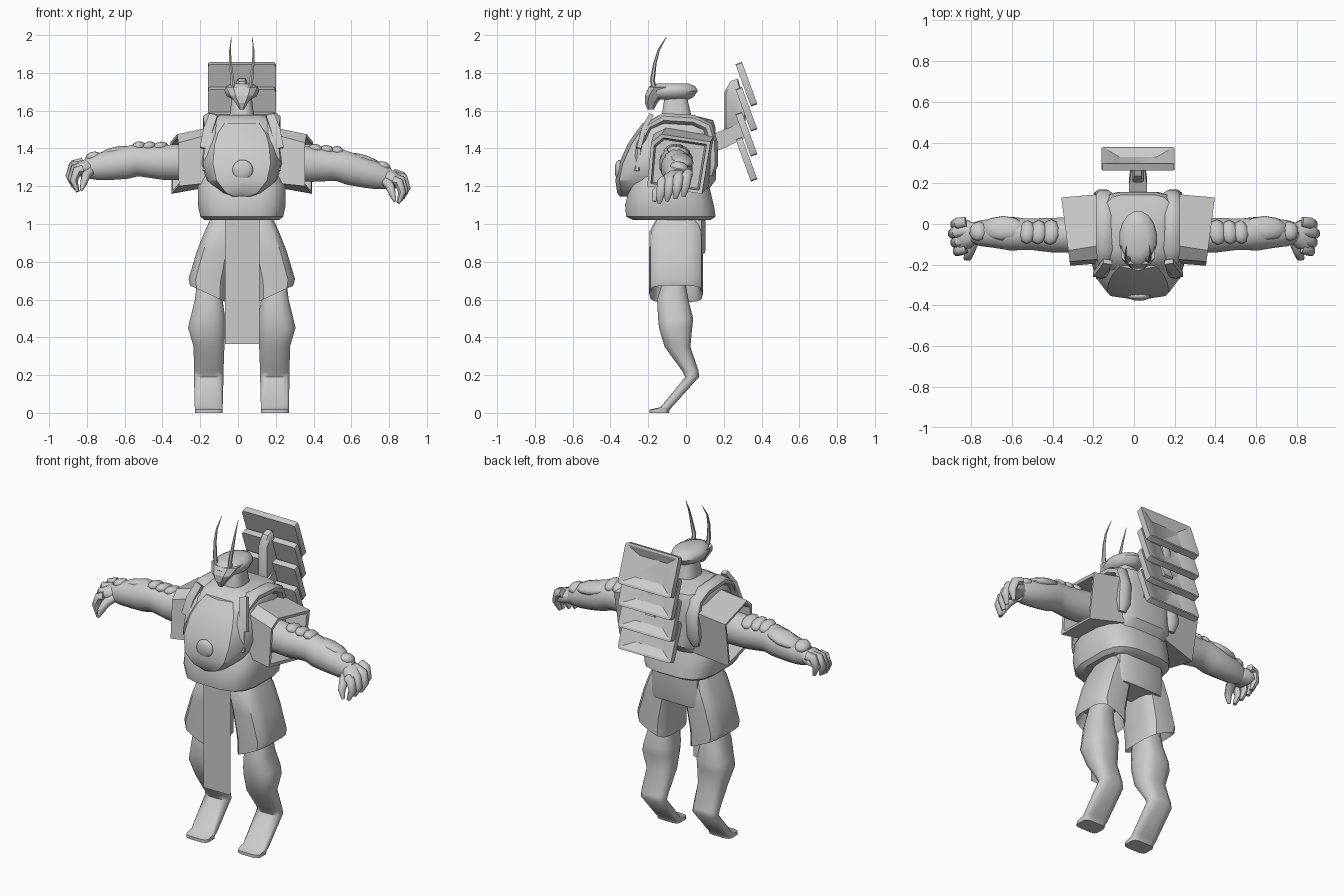
import bpy, bmesh, math
from mathutils import Vector, Matrix

if "Cube" in bpy.data.objects:
    bpy.data.objects.remove(bpy.data.objects["Cube"])

CX = 0.02  # body centre line
grey = bpy.data.materials.new("plain_grey")
grey.diffuse_color = (0.6, 0.6, 0.6, 1)
grey.use_nodes = True
grey.node_tree.nodes["Principled BSDF"].inputs["Base Color"].default_value = grey.diffuse_color


def finish(name, bm, angle=35, recalc=True):
    if recalc:
        bmesh.ops.recalc_face_normals(bm, faces=bm.faces[:])
    me = bpy.data.meshes.new(name)
    bm.to_mesh(me)
    bm.free()
    ob = bpy.data.objects.new(name, me)
    me.materials.append(grey)
    bpy.context.collection.objects.link(ob)
    if angle:
        bpy.context.view_layer.objects.active = ob
        ob.select_set(True)
        bpy.ops.object.shade_smooth_by_angle(angle=math.radians(angle))
        ob.select_set(False)
    return ob


def loft(name, rings, caps=(True, True), angle=35):
    bm = bmesh.new()
    vs = [[bm.verts.new(p) for p in r] for r in rings]
    n = len(vs[0])
    for a, b in zip(vs, vs[1:]):
        for i in range(n):
            j = (i + 1) % n
            bm.faces.new((a[i], a[j], b[j], b[i]))
    if caps[0]:
        bm.faces.new(vs[0][::-1])
    if caps[1]:
        bm.faces.new(vs[-1])
    return finish(name, bm, angle)


def spow(v, p):
    return math.copysign(abs(v) ** p, v)


def slab_ring(z, x0, x1, y0, y1, n=16, p=0.7, tilt=0.0):
    """Rounded horizontal outline between the given limits."""
    out = []
    for i in range(n):
        a = 2 * math.pi * (i + 0.5) / n
        c, s = spow(math.cos(a), p), spow(math.sin(a), p)
        out.append((x0 + (x1 - x0) * (1 + c) / 2, y0 + (y1 - y0) * (1 + s) / 2, z + tilt * c))
    return out


def body(name, rows, n=16, p=0.7, angle=35):
    """Rows of z, half width, front y, back y on the centre line."""
    return loft(name, [slab_ring(z, CX - w, CX + w, a, b, n, p) for z, w, a, b in rows], angle=angle)


def sweep(name, pts, radii, n=8, ref=(1, 0, 0), angle=50):
    pts = [Vector(p) for p in pts]
    rings = []
    for i, p in enumerate(pts):
        t = (pts[min(i + 1, len(pts) - 1)] - pts[max(i - 1, 0)]).normalized()
        u = Vector(ref)
        u = (u - t * u.dot(t)).normalized()
        v = t.cross(u)
        a, b = radii[i]
        k = math.sqrt(2) if n == 4 else 1
        rings.append([p + k * (u * a * math.cos(2 * math.pi * (j + 0.5) / n)
                               + v * b * math.sin(2 * math.pi * (j + 0.5) / n)) for j in range(n)])
    return loft(name, rings, angle=angle)


def ball(name, centre, size, rot=None, u=12, v=8):
    bm = bmesh.new()
    m = Matrix.Translation(centre) @ (rot or Matrix()) @ Matrix.Diagonal((*size, 1))
    bmesh.ops.create_uvsphere(bm, u_segments=u, v_segments=v, radius=1, matrix=m)
    return finish(name, bm, 60)


# Torso
body("belly", [(1.02, .2, -.28, .13), (1.04, .222, -.32, .16), (1.1, .235, -.325, .15),
               (1.2, .235, -.30, .125), (1.27, .2, -.26, .1)], p=.6)
body("chest", [(1.18, .18, -.27, .12), (1.235, .195, -.29, .16), (1.42, .2, -.27, .16),
               (1.51, .185, -.23, .158), (1.55, .165, -.19, .145), (1.578, .12, -.14, .03)], p=.45)
body("pelvis", [(.845, .15, -.06, .1), (.86, .155, -.08, .105), (1.06, .155, -.12, .105)], n=8, p=.25)

# Shield-shaped breastplate with round boss
plate_rows = [(1.145, .06, -.35), (1.165, .115, -.364), (1.23, .185, -.374), (1.32, .212, -.355),
              (1.42, .2, -.31), (1.48, .175, -.27), (1.535, .125, -.228)]
loft("breastplate", [[(CX + f * w, min(y + d, -.16), z) for f, d in
                      ((-1, .17), (-.97, .09), (-.72, .02), (0, 0), (.72, .02), (.97, .09), (1, .17))]
                     for z, w, y in plate_rows])
ball("chest_boss", (CX + .005, -.355, 1.285), (.055, .022, .055), u=20, v=12)

# Head
body("neck", [(1.5, .078, -.145, .045), (1.57, .066, -.13, .03), (1.7, .05, -.11, 0)])
body("helmet", [(1.66, .05, -.17, .02), (1.675, .08, -.195, .045), (1.705, .094, -.21, .065),
                (1.73, .085, -.195, .05), (1.745, .05, -.15, .01)], p=1, angle=50)
body("face_guard", [(1.605, .012, -.205, -.17), (1.64, .034, -.22, -.15), (1.68, .065, -.22, -.12),
                    (1.725, .088, -.2, -.06)], n=8, p=.7, angle=20)

# Hanging front cloth
bm = bmesh.new()
bm.faces.new([bm.verts.new((x, -.235, z)) for x, z in
              ((-.07, .365), (.115, .365), (.115, 1.03), (-.07, 1.03))])
finish("front_cloth", bm, 0, recalc=False)

for s, side in ((-1, "left"), (1, "right")):
    X = lambda d: CX + s * d

    # Horn
    sweep(side + "_horn", [(X(.045), -.165, 1.7), (X(.05), -.178, 1.76), (X(.06), -.165, 1.85),
                           (X(.062), -.145, 1.92), (X(.055), -.105, 1.99)],
          [(.012, .014), (.012, .013), (.008, .009), (.005, .006), (.001, .001)], 6)

    # Leg and flat foot
    leg = [(0, .10, .25, -.193, -.09), (.018, .10, .25, -.193, -.085), (.03, .10, .25, -.135, -.075),
           (.19, .095, .255, -.005, .07), (.22, .095, .255, -.02, .068), (.35, .09, .257, -.115, .025),
           (.45, .085, .287, -.145, .035), (.5, .085, .275, -.15, .04), (.6, .1, .25, -.155, .015),
           (.68, .1, .24, -.13, 0), (.85, .08, .2, -.12, .03)]
    loft(side + "_leg", [slab_ring(z, X(a), X(b), c, d, 12, .45 if z < .1 else .7) for z, a, b, c, d in leg], angle=60)

    # Thigh armour, open underneath with a slanted hem
    skirt = [(.72, .085, .24, -.16, .06, 0), (.64, .085, .265, -.185, .08, .045),
             (.63, .08, .275, -.195, .09, .045), (.7, .075, .283, -.195, .09, .01),
             (.86, .045, .238, -.195, .09, 0), (.96, .02, .198, -.193, .088, 0), (1.02, .02, .17, -.16, .062, 0)]
    loft(side + "_thigh_armor", [[(X(x), y, h) for x, y, h in slab_ring(z, a, b, c, d, 14, .55, t)]
                                 for z, a, b, c, d, t in skirt])

    # Box-like shoulder sleeve with recessed opening
    outer = [(-.205, 1.2), (-.185, 1.43), (-.13, 1.475), (.13, 1.435), (.085, 1.16)]
    inner = [(-.19, 1.22), (-.17, 1.48), (-.1, 1.515), (.15, 1.47), (.12, 1.2)]
    shrink = lambda P, k: [(-.045 + (y + .045) * k, 1.32 + (z - 1.32) * k) for y, z in P]
    rings = []
    for P, d, g in ((inner, .15, 0), (outer, .36, .13), (shrink(outer, .88), .357, .13), (shrink(outer, .82), .24, 0)):
        rings.append([(X(d + g * y), y, z) for y, z in P])
    loft(side + "_shoulder_armor", rings, angle=20)

    # Thick strap arching over the shoulder, and the tab on its front
    arch = [(-.26, 1.28), (-.245, 1.42), (-.2, 1.515), (-.12, 1.56), (.04, 1.55),
            (.115, 1.515), (.14, 1.43), (.142, 1.31), (.13, 1.255)]
    sweep(side + "_shoulder_strap", [(X(.165 if 0 < i < 7 else .175), y, z) for i, (y, z) in enumerate(arch)],
          [(.035, .02)] * 3 + [(.044, .03)] * 5 + [(.025, .015)], 8)
    sweep(side + "_strap_tab", [(X(.15), -.185, 1.575), (X(.178), -.225, 1.5), (X(.2), -.25, 1.4)],
          [(.022, .012), (.025, .013), (.022, .012)], 4)

    # Arm: the left one is held a little higher and reaches the same extent
    Z = lambda x, z: z + (.055 * max(0, x - .3) / .5 if s < 0 else 0)
    arm = [(.2, -.05, 1.33, .09, .1), (.4, -.055, 1.315, .088, .095), (.5, -.05, 1.31, .08, .085),
           (.54, -.05, 1.31, .08, .088), (.6, -.048, 1.29, .085, .088), (.68, -.045, 1.268, .075, .08),
           (.75, -.045, 1.252, .066, .072), (.8, -.045, 1.238, .05, .055)]
    sweep(side + "_arm", [(s * x, y, Z(x, z)) for x, y, z, a, b in arm], [(a, b) for *_, a, b in arm], 12, (0, 1, 0))

    # Overlapping plates along the top of the arm
    for i, (x, y, z, l, w) in enumerate([(.41, -.04, 1.39, .045, .065), (.47, -.04, 1.385, .042, .062),
                                         (.525, -.04, 1.38, .04, .06), (.645, -.02, 1.338, .11, .062),
                                         (.765, -.035, 1.30, .045, .05)]):
        ball(f"{side}_arm_plate_{i + 1}", (s * x, y, Z(x, z)), (l, w, .03),
             Matrix.Rotation(s * .22, 4, 'Y') @ Matrix.Rotation(-.25, 4, 'X'), 10, 6)

    # Hand with thick curled fingers, rolled so the thumb side hangs lower
    sweep(side + "_palm", [(s * x, y, Z(x, z)) for x, y, z in
                           ((.77, -.045, 1.245), (.81, -.05, 1.24), (.86, -.055, 1.22))],
          [(.045, .045), (.075, .048), (.075, .035)], 8, (0, 1, 0))
    for i, y in enumerate((.012, -.032, -.076, -.118)):
        e, r = .012 * abs(i - 1), .022 - .012 * i
        path = [(.825, y, 1.245), (.875 - e, y - .008, 1.235), (.893 - e, y - .015, 1.18), (.872 - e, y - .025, 1.125)]
        sweep(f"{side}_finger_{i + 1}", [(s * x, q, Z(x, z + r)) for x, q, z in path],
              [(.026, .026), (.029, .026), (.026, .022), (.012, .01)], 8, (0, 1, 0))
    sweep(side + "_thumb", [(s * x, y, Z(x, z)) for x, y, z in
                            ((.785, -.08, 1.225), (.805, -.13, 1.2), (.815, -.16, 1.165), (.83, -.168, 1.12))],
          [(.028, .028), (.028, .025), (.024, .02), (.01, .008)], 8, (0, 1, 0))

# Back rack: four tilted slats with softened corners, dished on the rear
for i in range(4):
    bm = bmesh.new()
    bmesh.ops.create_cube(bm, size=1, matrix=Matrix.Diagonal((.36, .036, .238, 1)))
    corners = [e for e in bm.edges if abs(e.verts[0].co.y - e.verts[1].co.y) > .01]
    bmesh.ops.bevel(bm, geom=corners, offset=.016, segments=2, profile=.5, affect='EDGES')
    bm.normal_update()
    back = [f for f in bm.faces if f.normal.y > .9]
    bmesh.ops.inset_region(bm, faces=back, thickness=.013)
    bmesh.ops.inset_region(bm, faces=back, thickness=.045, depth=-.03)
    for v in {v for f in back for v in f.verts}:
        v.co.x *= .75
    bm.transform(Matrix.Translation((CX, .32, 1.74 - .1325 * i)) @ Matrix.Rotation(math.radians(20), 4, 'X'))
    finish(f"rack_slat_{i + 1}", bm, 30)

# Rack upright and the bracket joining it to the back
loft("rack_upright", [[(CX + q, .26 + (y - .26) * k, 1.61 + (z - 1.61) * k) for y, z in
                       ((.205, 1.47), (.205, 1.7), (.235, 1.755), (.275, 1.77), (.315, 1.62), (.315, 1.47))]
                      for q, k in ((-.028, .9), (-.018, 1), (.018, 1), (.028, .9))], angle=40)
sweep("rack_bracket", [(CX, .1, 1.41), (CX, .2, 1.45), (CX, .31, 1.5)], [(.045, .045), (.045, .045), (.03, .04)], 4)
